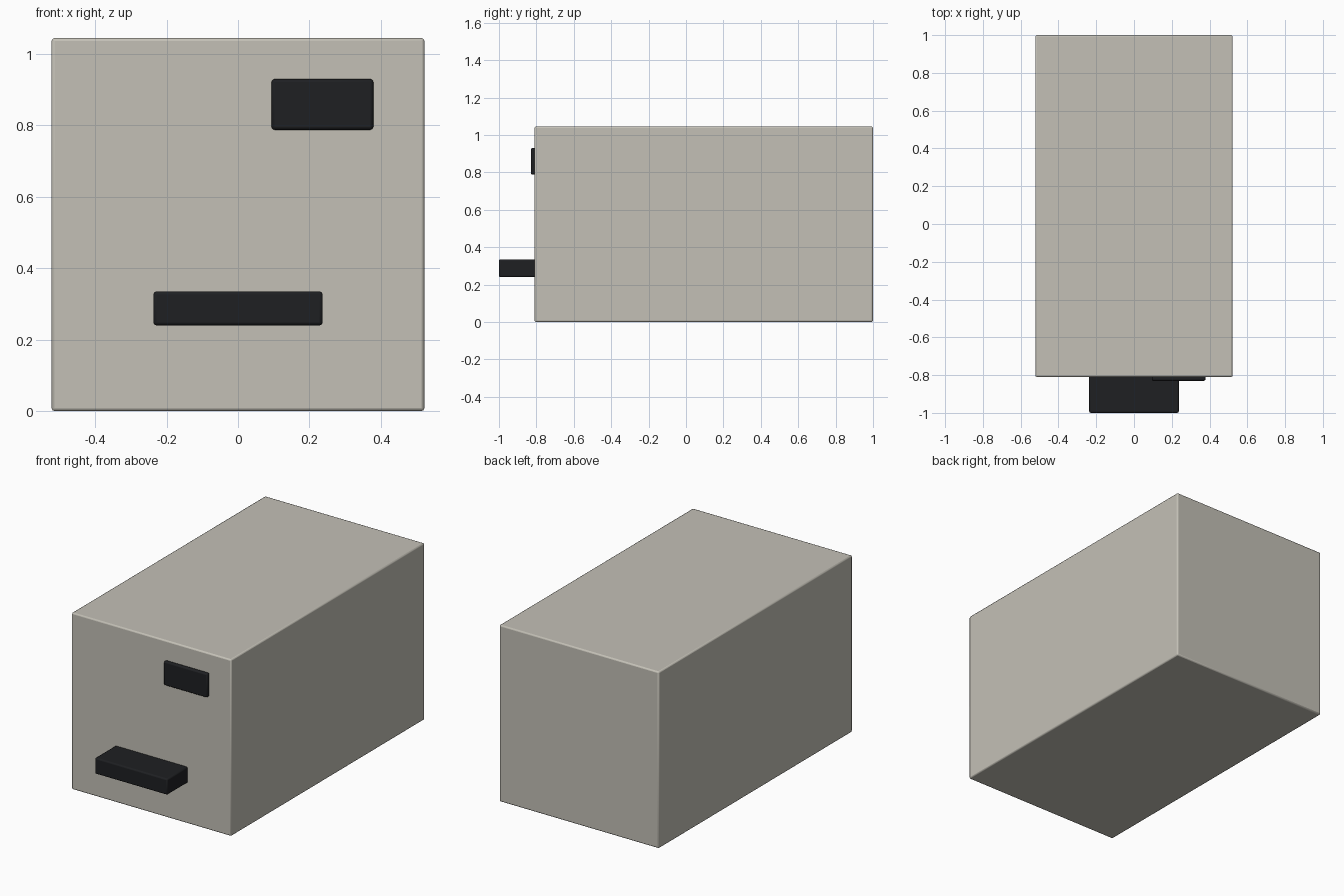
import bpy

if "Cube" in bpy.data.objects:
    bpy.data.objects.remove(bpy.data.objects["Cube"])


def material(name, rgb):
    m = bpy.data.materials.new(name)
    m.diffuse_color = (*rgb, 1.0)
    m.use_nodes = True
    m.node_tree.nodes["Principled BSDF"].inputs["Base Color"].default_value = m.diffuse_color
    return m


def box(name, low, high, bevel, mat):
    """Softly bevelled box spanning two opposite corners."""
    centre = [(a + b) / 2 for a, b in zip(low, high)]
    bpy.ops.mesh.primitive_cube_add(size=1, location=centre)
    ob = bpy.context.object
    ob.name = name
    ob.scale = [b - a for a, b in zip(low, high)]
    bpy.ops.object.transform_apply(location=False, rotation=False, scale=True)
    mod = ob.modifiers.new("soft_edges", 'BEVEL')
    mod.width = bevel
    mod.segments = 2
    ob.data.materials.append(mat)
    bpy.ops.object.shade_smooth_by_angle()
    return ob


beige = material("warm_grey", (0.55, 0.53, 0.47))
black = material("black", (0.013, 0.014, 0.016))

# Main housing
box("housing", (-0.522, -0.81, 0.0), (0.522, 1.0, 1.045), 0.008, beige)
# Thin display panel, upper right of the front
box("display_panel", (0.094, -0.83, 0.788), (0.379, -0.805, 0.93), 0.008, black)
# Protruding front tray
box("front_tray", (-0.237, -1.0, 0.24), (0.237, -0.80, 0.335), 0.008, black)
